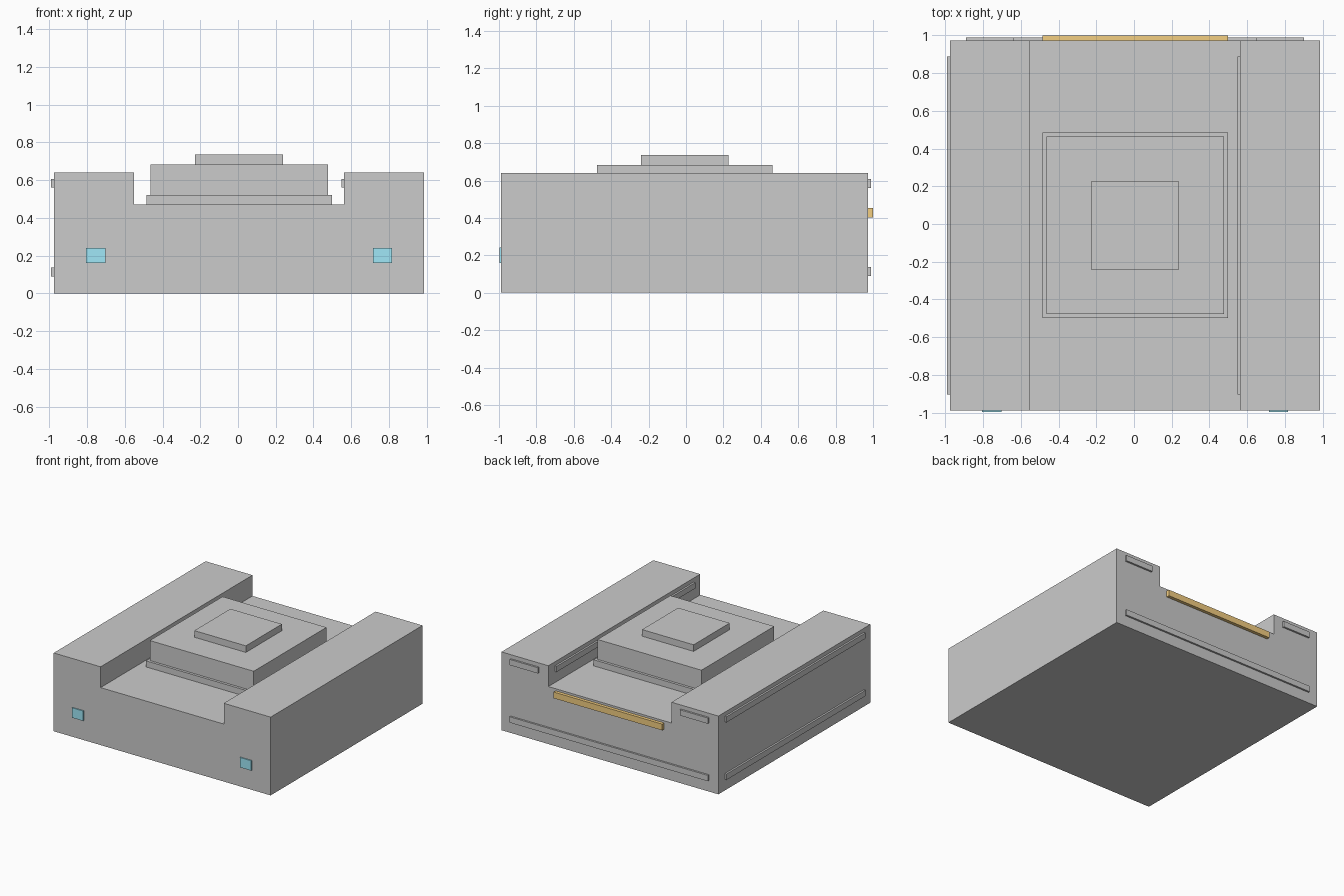
import bpy, bmesh

if "Cube" in bpy.data.objects:
    bpy.data.objects.remove(bpy.data.objects["Cube"])

CX, CY = 0.006, -0.007          # centre of the main body
HALF = 0.981                    # half width of the main body
GAP = 0.557                     # half width of the channel
LEFT, RIGHT = CX - HALF, CX + HALF
FRONT, BACK = CY - HALF, CY + HALF


def finish(name, bm, mat=None):
    bmesh.ops.recalc_face_normals(bm, faces=bm.faces)
    me = bpy.data.meshes.new(name)
    bm.to_mesh(me)
    bm.free()
    ob = bpy.data.objects.new(name, me)
    bpy.context.collection.objects.link(ob)
    if mat:
        me.materials.append(mat)
    return ob


def box(name, x, y, z, mat=None):
    bm = bmesh.new()
    bmesh.ops.create_cube(bm, size=1)
    for v in bm.verts:
        v.co = [r[0] + (c + 0.5) * (r[1] - r[0]) for c, r in zip(v.co, (x, y, z))]
    return finish(name, bm, mat)


def material(name, color):
    mat = bpy.data.materials.new(name)
    mat.diffuse_color = color
    mat.use_nodes = True
    mat.node_tree.nodes["Principled BSDF"].inputs["Base Color"].default_value = mat.diffuse_color
    return mat


blue = material("blue_light", (0.35, 0.80, 0.93, 1))
orange = material("orange_light", (0.90, 0.62, 0.22, 1))

# Body: U-shaped profile extruded front to back
profile = [(-HALF, 0), (HALF, 0), (HALF, 0.64), (GAP, 0.64),
           (GAP, 0.47), (-GAP, 0.47), (-GAP, 0.64), (-HALF, 0.64)]
bm = bmesh.new()
face = bm.faces.new([bm.verts.new((CX + x, FRONT, z)) for x, z in profile])
ext = bmesh.ops.extrude_face_region(bm, geom=[face])
bmesh.ops.translate(bm, vec=(0, BACK - FRONT, 0),
                    verts=[g for g in ext["geom"] if isinstance(g, bmesh.types.BMVert)])
if not face.is_valid or len(bm.faces) < 10:
    bm.faces.new([v for v in bm.verts if abs(v.co.y - FRONT) < 1e-5])
finish("body", bm)

# Stepped block in the channel
for name, h, z in (("platform_base", 0.491, (0.47, 0.52)),
                   ("platform_block", 0.47, (0.52, 0.683)),
                   ("platform_cap", 0.233, (0.683, 0.737))):
    box(name, (CX - h, CX + h), (CY - h, CY + h), z)

# Front lights
for side, s in (("left", -1), ("right", 1)):
    c = CX + s * 0.76
    box(f"front_light_{side}", (c - 0.051, c + 0.051), (FRONT - 0.009, FRONT), (0.16, 0.241), blue)

# Trim strips on the left-facing walls
LOW, HIGH, T = (0.09, 0.138), (0.56, 0.607), 0.015
along = (CY - 0.896, CY + 0.896)
box("side_trim_lower", (LEFT - T, LEFT), along, LOW)
box("side_trim_upper", (LEFT - T, LEFT), along, HIGH)
box("channel_trim", (CX + GAP - T, CX + GAP), along, HIGH)

# Trim strips and light bar on the back
rear = (BACK, BACK + T)
box("back_trim_lower", (CX - 0.896, CX + 0.896), rear, LOW)
box("back_trim_upper_left", (CX - 0.896, CX - 0.642), rear, HIGH)
box("back_trim_upper_right", (CX + 0.642, CX + 0.896), rear, HIGH)
box("back_light_bar", (CX - 0.491, CX + 0.491), (BACK, 1.0), (0.402, 0.453), orange)
